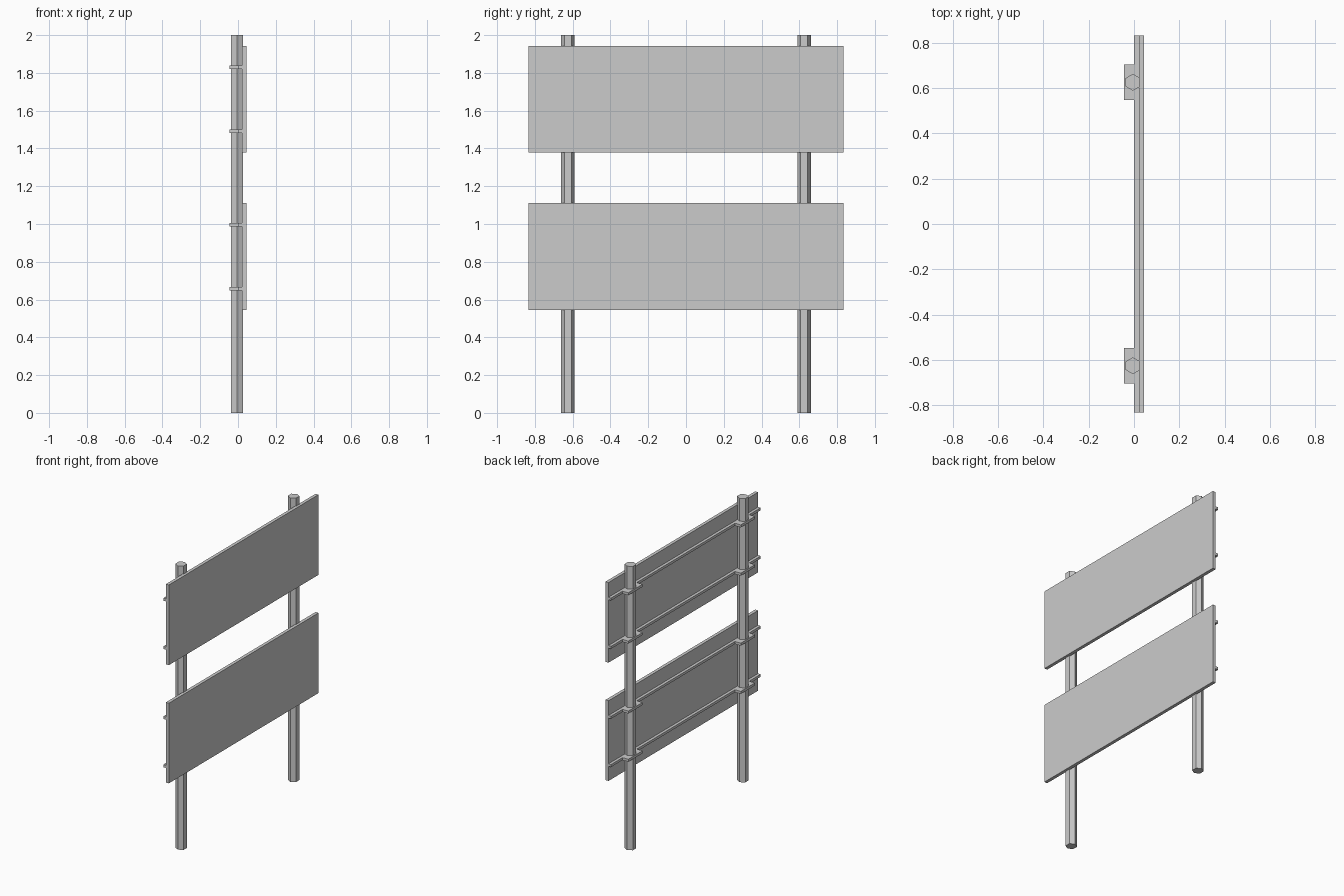
import bpy
import math

if "Cube" in bpy.data.objects:
    bpy.data.objects.remove(bpy.data.objects["Cube"])

POST_Y = 0.626
PANEL_H = 0.565


def box(name, lo, hi):
    """Axis-aligned box between two corners."""
    bpy.ops.mesh.primitive_cube_add(size=1, location=[(a + b) / 2 for a, b in zip(lo, hi)])
    ob = bpy.context.object
    ob.name = name
    ob.scale = [b - a for a, b in zip(lo, hi)]
    bpy.ops.object.transform_apply(location=False, rotation=False, scale=True)
    return ob


# Two hexagonal posts, corners pointing along y
for side, label in ((-1, "front"), (1, "back")):
    bpy.ops.mesh.primitive_cylinder_add(vertices=6, radius=0.037, depth=2,
                                        location=(-0.005, side * POST_Y, 1))
    post = bpy.context.object
    post.name = f"{label}_post"
    # make sure corners lie on the y axis
    if max(v.co.y for v in post.data.vertices) < 0.036:
        for v in post.data.vertices:
            v.co.x, v.co.y = -v.co.y, v.co.x

# Two sign panels, each with two back rails clamped to both posts
for level, z0 in (("lower", 0.545), ("upper", 1.378)):
    box(f"{level}_panel", (0.021, -0.833, z0), (0.044, 0.833, z0 + PANEL_H))
    for row, dz in (("bottom", 0.112), ("top", 0.452)):
        z = z0 + dz
        # rail along the panel back
        box(f"{level}_{row}_rail", (0.001, -0.833, z - 0.009), (0.021, 0.833, z + 0.009))
        # clamp around each post
        for side, label in ((-1, "front"), (1, "back")):
            y = side * POST_Y
            box(f"{level}_{row}_{label}_clamp",
                (-0.044, y - 0.079, z - 0.009), (0.001, y + 0.079, z + 0.009))
